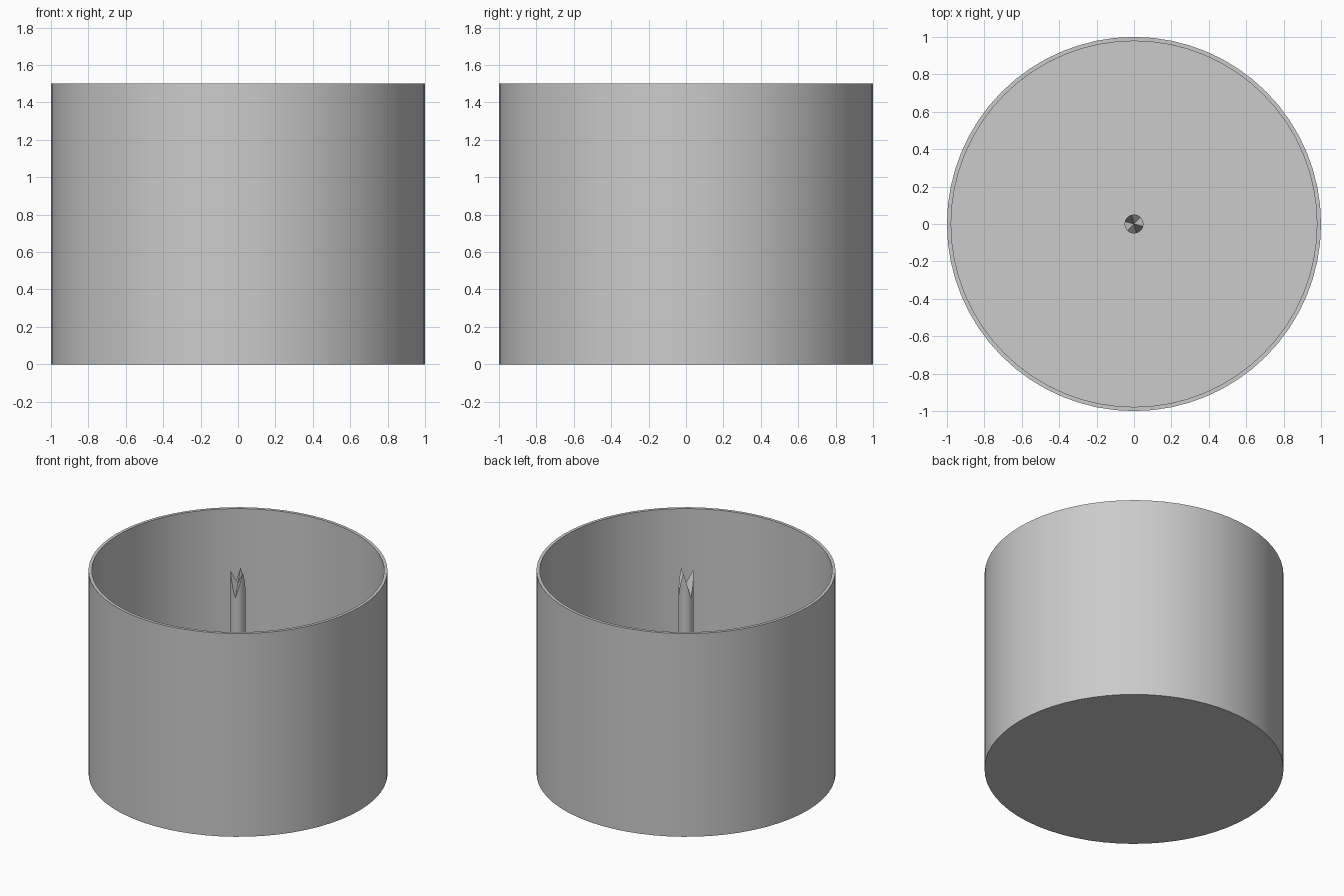
import bpy
import bmesh
from math import cos, sin, pi, radians

old = bpy.data.objects.get("Cube")
if old:
    bpy.data.objects.remove(old, do_unlink=True)

grey = bpy.data.materials.new("plain grey")
grey.use_nodes = True
colour = (0.6, 0.6, 0.6, 1)
grey.diffuse_color = colour
grey.node_tree.nodes["Principled BSDF"].inputs["Base Color"].default_value = colour


def loft(name, rings, cap_start, cap_end):
    """Join equal rings of points; a cap is the point closing that end as a fan."""
    bm = bmesh.new()
    rows = [[bm.verts.new(p) for p in ring] for ring in rings]
    n = len(rows[0])
    for a, b in zip(rows, rows[1:]):
        for i in range(n):
            j = (i + 1) % n
            bm.faces.new((a[i], a[j], b[j], b[i]))
    for row, cap in ((rows[0], cap_start), (rows[-1], cap_end)):
        c = bm.verts.new(cap)
        for i in range(n):
            bm.faces.new((row[i], row[(i + 1) % n], c))
    bmesh.ops.recalc_face_normals(bm, faces=bm.faces)
    mesh = bpy.data.meshes.new(name)
    bm.to_mesh(mesh)
    bm.free()
    mesh.materials.append(grey)
    obj = bpy.data.objects.new(name, mesh)
    bpy.context.collection.objects.link(obj)
    bpy.ops.object.select_all(action="DESELECT")
    bpy.context.view_layer.objects.active = obj
    obj.select_set(True)
    bpy.ops.object.shade_smooth_by_angle(angle=radians(20))
    return obj


def ring(radius, height, n, turn=0):
    """Circle of points; height is a number or a function of the angle."""
    pts = []
    for i in range(n):
        a = 2 * pi * i / n
        z = height(a) if callable(height) else height
        pts.append((radius * cos(a + turn), radius * sin(a + turn), z))
    return pts


# Open round tub with a thin wall and floor
WALL, FLOOR, HEIGHT = 0.022, 0.022, 1.5
SIDES = 64
inner = 1 - WALL
loft("tub",
     [ring(1, 0, SIDES), ring(1, HEIGHT, SIDES),
      ring(inner, HEIGHT, SIDES), ring(inner, FLOOR, SIDES)],
     (0, 0, 0), (0, 0, FLOOR))

# Centre post topped by three teeth made of six sloping flat sectors
RADIUS, RISE = 0.05, 0.092
MIDDLE = HEIGHT - RISE


def tooth_height(a):
    sector = int(a / (pi / 3) + 1e-6)
    from_mid = a - (sector + 0.5) * pi / 3
    slope = -1 if sector % 2 == 0 else 1
    return MIDDLE + slope * 2 * RISE * sin(from_mid)


loft("centre_post",
     [ring(RADIUS, FLOOR, 48, radians(105)),
      ring(RADIUS, tooth_height, 48, radians(105))],
     (0, 0, FLOOR), (0, 0, MIDDLE))
